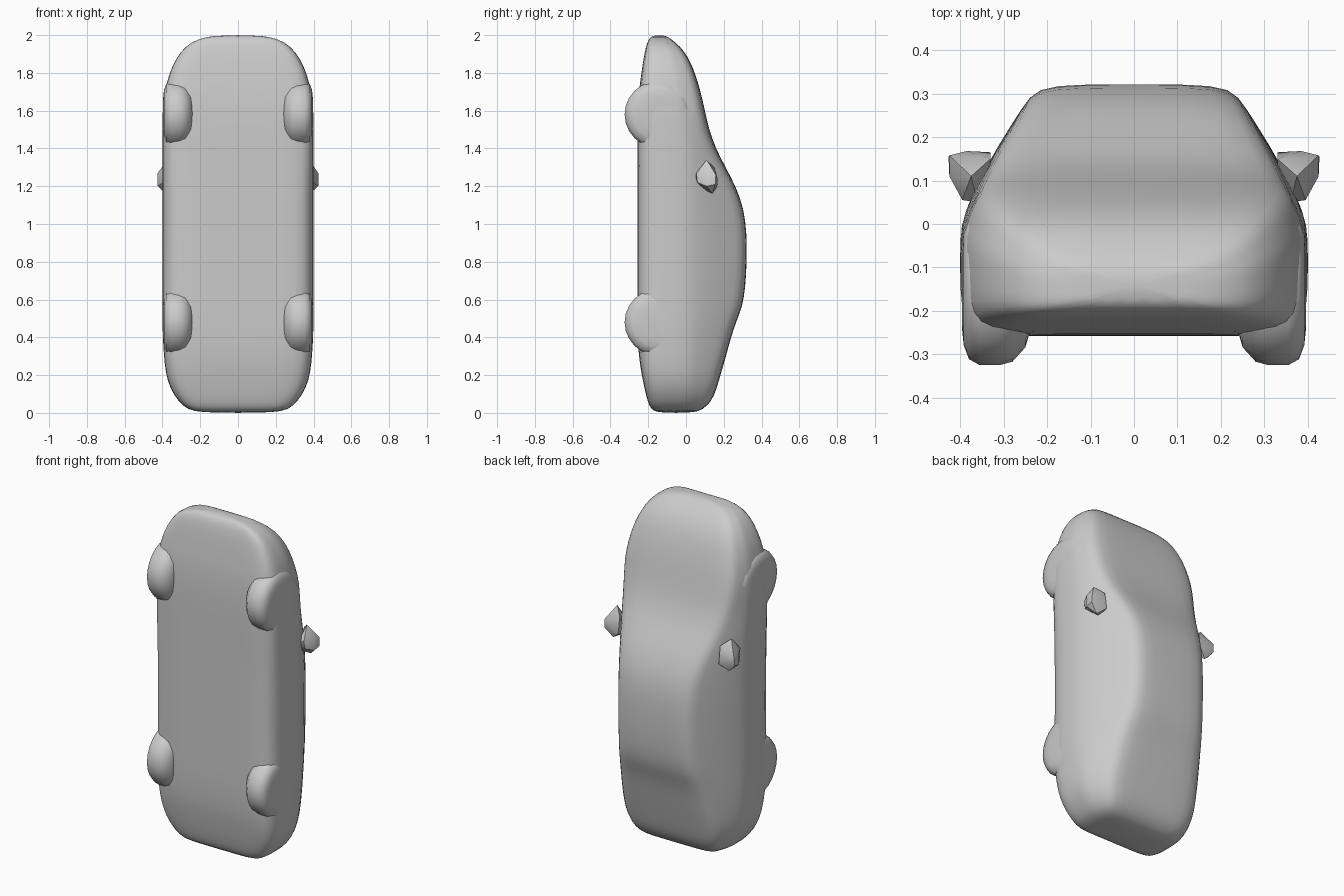
import bpy, bmesh, math

if "Cube" in bpy.data.objects:
    bpy.data.objects.remove(bpy.data.objects["Cube"])

paint = bpy.data.materials.new("plain grey")
paint.diffuse_color = (0.6, 0.6, 0.6, 1)
paint.use_nodes = True
paint.node_tree.nodes["Principled BSDF"].inputs["Base Color"].default_value = paint.diffuse_color


def finish(name, bm, angle):
    bmesh.ops.recalc_face_normals(bm, faces=bm.faces)
    mesh = bpy.data.meshes.new(name)
    bm.to_mesh(mesh)
    bm.free()
    mesh.materials.append(paint)
    ob = bpy.data.objects.new(name, mesh)
    bpy.context.collection.objects.link(ob)
    bpy.ops.object.select_all(action='DESELECT')
    ob.select_set(True)
    bpy.context.view_layer.objects.active = ob
    bpy.ops.object.shade_smooth_by_angle(angle=math.radians(angle))
    return ob


# Car body, standing on its tail: (z, half width, underside y, upper y)
stations = [
    (0.0, .19, -.150, .04), (.018, .27, -.185, .09), (.06, .315, -.203, .135),
    (.13, .36, -.22, .163), (.21, .383, -.236, .185), (.3, .392, -.25, .212),
    (.4, .398, -.256, .238), (.49, .40, -.258, .268), (.56, .40, -.258, .298),
    (.66, .40, -.258, .314), (.8, .40, -.258, .322), (.95, .40, -.258, .322),
    (1.08, .40, -.258, .306), (1.19, .40, -.258, .268), (1.3, .40, -.258, .21),
    (1.4, .40, -.258, .157), (1.5, .40, -.258, .122), (1.6, .40, -.256, .10),
    (1.7, .388, -.25, .078), (1.8, .364, -.236, .048), (1.88, .326, -.224, .014),
    (1.94, .28, -.212, -.03), (1.98, .215, -.198, -.08), (2.0, .12, -.175, -.11),
]


def half_section(w, yb, yt):
    h = yt - yb
    cabin = min(max((yt - .10) / .22, 0), 1)
    wr = w * (.90 - .26 * cabin)              # narrower at the roof
    belt = min(0.0, yb + .6 * h)
    top = yt - .09 * h
    pts = [(0, yb), (.4 * w, yb), (.78 * w, yb), (.95 * w, yb + .05 * h),
           (w, yb + .2 * h), (w, (yb + .2 * h + belt) / 2), (w, belt)]
    for t in (.33, .68, 1):
        pts.append((w + (wr - w) * t ** 1.25, belt + (top - belt) * t))
    return pts + [(.88 * wr, yt - .012 * h), (.5 * wr, yt), (0, yt)]


bm = bmesh.new()
rings = []
for z, w, yb, yt in stations:
    half = half_section(w, yb, yt)
    ring = half + [(-x, y) for x, y in half[-2:0:-1]]
    rings.append([bm.verts.new((x, y, z)) for x, y in ring])
n = len(rings[0])
for a, b in zip(rings, rings[1:]):
    for i in range(n):
        bm.faces.new((a[i], a[(i + 1) % n], b[(i + 1) % n], b[i]))
bm.faces.new(rings[0])
bm.faces.new(rings[-1])
body = finish("car_body", bm, 60)
sub = body.modifiers.new("smooth", 'SUBSURF')
sub.levels = sub.render_levels = 1


# Wheels: rounded discs bulging from the underside, (x offset, radius)
tyre = [(-.08, .10), (-.07, .135), (-.04, .168), (-.01, .176),
        (.035, .176), (.06, .162), (.072, .13), (.076, .09)]


def wheel(name, side, z):
    bm = bmesh.new()
    k = 24
    rows = []
    for dx, r in tyre:
        rows.append([bm.verts.new((side * (.32 + dx), -.149 + r * math.sin(math.tau * i / k),
                                   z + r * math.cos(math.tau * i / k))) for i in range(k)])
    for a, b in zip(rows, rows[1:]):
        for i in range(k):
            bm.faces.new((a[i], a[(i + 1) % k], b[(i + 1) % k], b[i]))
    bm.faces.new(rows[0])
    bm.faces.new(rows[-1])
    finish(name, bm, 60)


# Wing mirrors: faceted wedges
def mirror(name, side):
    pts = [(.33, .165, 1.20), (.33, .15, 1.30), (.33, .10, 1.18), (.36, .05, 1.25),
           (.395, .06, 1.22), (.395, .055, 1.27), (.425, .11, 1.20), (.425, .11, 1.27),
           (.427, .155, 1.21), (.425, .158, 1.26), (.385, .168, 1.24),
           (.375, .11, 1.34), (.38, .14, 1.16)]
    bm = bmesh.new()
    verts = [bm.verts.new((side * x, y, z)) for x, y, z in pts]
    hull = bmesh.ops.convex_hull(bm, input=verts)
    loose = [v for v in bm.verts if not v.link_faces]
    bmesh.ops.delete(bm, geom=loose, context='VERTS')
    finish(name, bm, 35)


for side, word in ((-1, "left"), (1, "right")):
    wheel("front_wheel_" + word, side, 1.58)
    wheel("rear_wheel_" + word, side, .48)
    mirror("wing_mirror_" + word, side)
